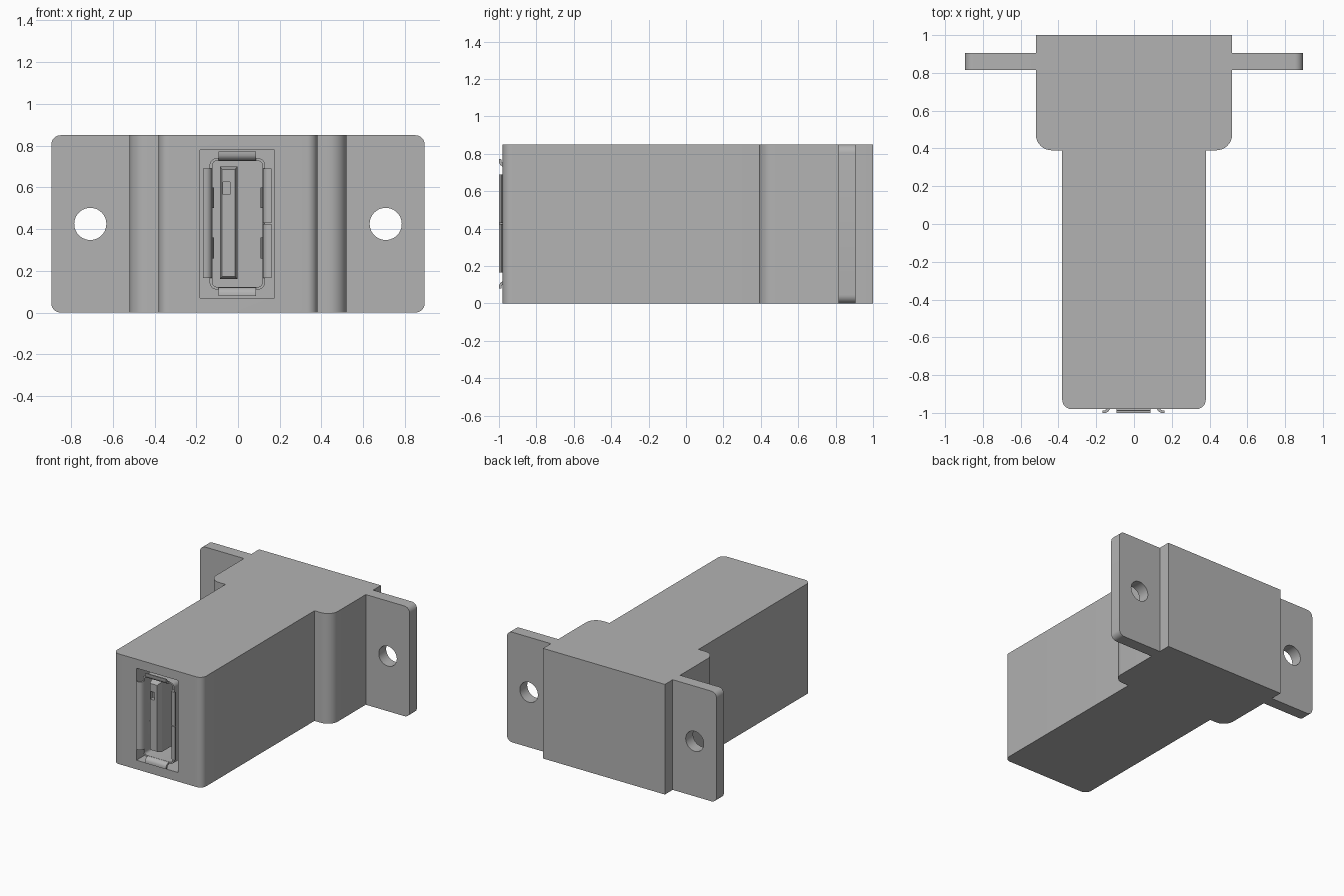
import bpy, bmesh, math
from mathutils import Vector

if "Cube" in bpy.data.objects:
    bpy.data.objects.remove(bpy.data.objects["Cube"], do_unlink=True)

COLOUR = (0.45, 0.45, 0.45, 1)
grey = bpy.data.materials.new("plain_grey")
grey.use_nodes = True
grey.diffuse_color = COLOUR
grey.node_tree.nodes["Principled BSDF"].inputs["Base Color"].default_value = COLOUR

MID_Z = 0.425      # mid height of the housing
PORT_X = -0.003    # centre of the port


def fillet(corners, steps=8):
    """Outline from (a, b, radius) corners, square corners rounded."""
    out = []
    pts = [Vector(c[:2]) for c in corners]
    for i, p in enumerate(pts):
        r = corners[i][2]
        if r == 0:
            out.append(p)
            continue
        to_prev = (pts[i - 1] - p).normalized()
        to_next = (pts[(i + 1) % len(pts)] - p).normalized()
        centre = p + r * (to_prev + to_next)
        for k in range(steps + 1):
            t = math.pi / 2 * k / steps
            out.append(centre - r * (math.cos(t) * to_next + math.sin(t) * to_prev))
    return out


def rect(cx, cy, hx, hy, r=0):
    return fillet([(cx - hx, cy - hy, r), (cx + hx, cy - hy, r),
                   (cx + hx, cy + hy, r), (cx - hx, cy + hy, r)])


def circle(cx, cy, r, n=40):
    return [(cx + r * math.cos(math.tau * k / n), cy + r * math.sin(math.tau * k / n))
            for k in range(n)]


def prism(name, outline, axis, lo, hi, front_outline=None):
    """Extrude an outline along an axis; front_outline gives a tapered low end."""
    def place(p, t):
        a, b = p
        return {"x": (t, a, b), "y": (a, t, b), "z": (a, b, t)}[axis]
    bm = bmesh.new()
    start = [bm.verts.new(place(p, lo)) for p in (front_outline or outline)]
    end = [bm.verts.new(place(p, hi)) for p in outline]
    bm.faces.new(start)
    bm.faces.new(end)
    for i in range(len(start)):
        j = (i + 1) % len(start)
        bm.faces.new((start[i], start[j], end[j], end[i]))
    bmesh.ops.recalc_face_normals(bm, faces=bm.faces)
    mesh = bpy.data.meshes.new(name)
    bm.to_mesh(mesh)
    bm.free()
    mesh.materials.append(grey)
    obj = bpy.data.objects.new(name, mesh)
    bpy.context.collection.objects.link(obj)
    return obj


def activate(obj):
    bpy.ops.object.select_all(action="DESELECT")
    obj.select_set(True)
    bpy.context.view_layer.objects.active = obj


def cut(obj, cutter):
    cutter.hide_render = True
    mod = obj.modifiers.new("cut", "BOOLEAN")
    mod.operation = "DIFFERENCE"
    mod.solver = "EXACT"
    mod.object = cutter
    activate(obj)
    bpy.ops.object.modifier_apply(modifier=mod.name)
    bpy.data.objects.remove(cutter, do_unlink=True)


parts = []

# Housing: narrow front block stepping out to a wide rear block
half = [(0.38, -0.98, 0.05), (0.38, 0.39, 0), (0.52, 0.39, 0.085), (0.52, 1.0, 0)]
mirrored = [(-x, y, r) for x, y, r in reversed(half)]
housing = prism("housing", fillet(half + mirrored), "z", 0, 2 * MID_Z)
cut(housing, prism("pocket_cutter", rect(PORT_X, MID_Z, 0.178, 0.355), "y", -1.1, -0.25))
parts.append(housing)

# Mounting ears with rounded outer corners and a screw hole
for side, label in ((1, "left"), (-1, "right")):
    ear = fillet([(side * 0.52, 0, 0), (side * 0.895, 0, 0.045),
                  (side * 0.895, 2 * MID_Z, 0.045), (side * 0.52, 2 * MID_Z, 0)])
    plate = prism(label + "_mounting_ear", ear, "y", 0.815, 0.905)
    cut(plate, prism("hole_cutter", circle(side * 0.708, MID_Z, 0.077), "y", 0.7, 1.0))
    parts.append(plate)

# Port shell: thin rounded tube, closed at the back
shell = prism("port_shell", rect(PORT_X, MID_Z, 0.133, 0.315, 0.035), "y", -0.965, -0.25)
cut(shell, prism("shell_cutter", rect(PORT_X, MID_Z, 0.12, 0.302, 0.022), "y", -1.1, -0.3))
parts.append(shell)

# Flared lips around the shell mouth: (outward offset, y) section
lip = [(0, -0.955), (0.003, -0.978), (0.012, -0.992), (0.026, -1.0), (0.044, -1.0),
       (0.044, -0.988), (0.03, -0.986), (0.02, -0.978), (0.013, -0.955)]
for side, label in ((1, "left"), (-1, "right")):
    section = [(PORT_X + side * (0.12 + o), y) for o, y in lip]
    if side > 0:
        spans = ((MID_Z - 0.26, MID_Z), (MID_Z + 0.004, MID_Z + 0.265))
    else:
        spans = ((MID_Z - 0.26, MID_Z + 0.265),)
    for lo, hi in spans:
        parts.append(prism(label + "_lip", section, "z", lo, hi))
    # Contact springs bulging from the inner shell walls
    spring = [(PORT_X + side * x, y) for x, y in ((0.121, -0.93), (0.111, -0.82), (0.121, -0.55))]
    for z in (0.31, 0.55):
        parts.append(prism(label + "_spring", spring, "z", z - 0.05, z + 0.05))
for side, label in ((1, "top"), (-1, "bottom")):
    section = [(y, MID_Z + side * (0.302 + o)) for o, y in lip]
    parts.append(prism(label + "_lip", section, "x", PORT_X - 0.09, PORT_X + 0.09))

# Contact tongue with a tapered nose and a small notch
TONGUE_X, TONGUE_Z = -0.045, 0.43
nose = rect(TONGUE_X, TONGUE_Z, 0.031, 0.256)
tongue = prism("contact_tongue", rect(TONGUE_X, TONGUE_Z, 0.042, 0.27), "y", -0.925, -0.3)
tongue_nose = prism("tongue_nose", rect(TONGUE_X, TONGUE_Z, 0.042, 0.27), "y",
                    -0.965, -0.925, nose)
cut(tongue_nose, prism("notch_cutter", rect(-0.056, 0.595, 0.017, 0.03), "y", -1.1, -0.935))
parts += [tongue, tongue_nose]

for obj in parts:
    activate(obj)
    bpy.ops.object.shade_smooth_by_angle(angle=math.radians(30))
